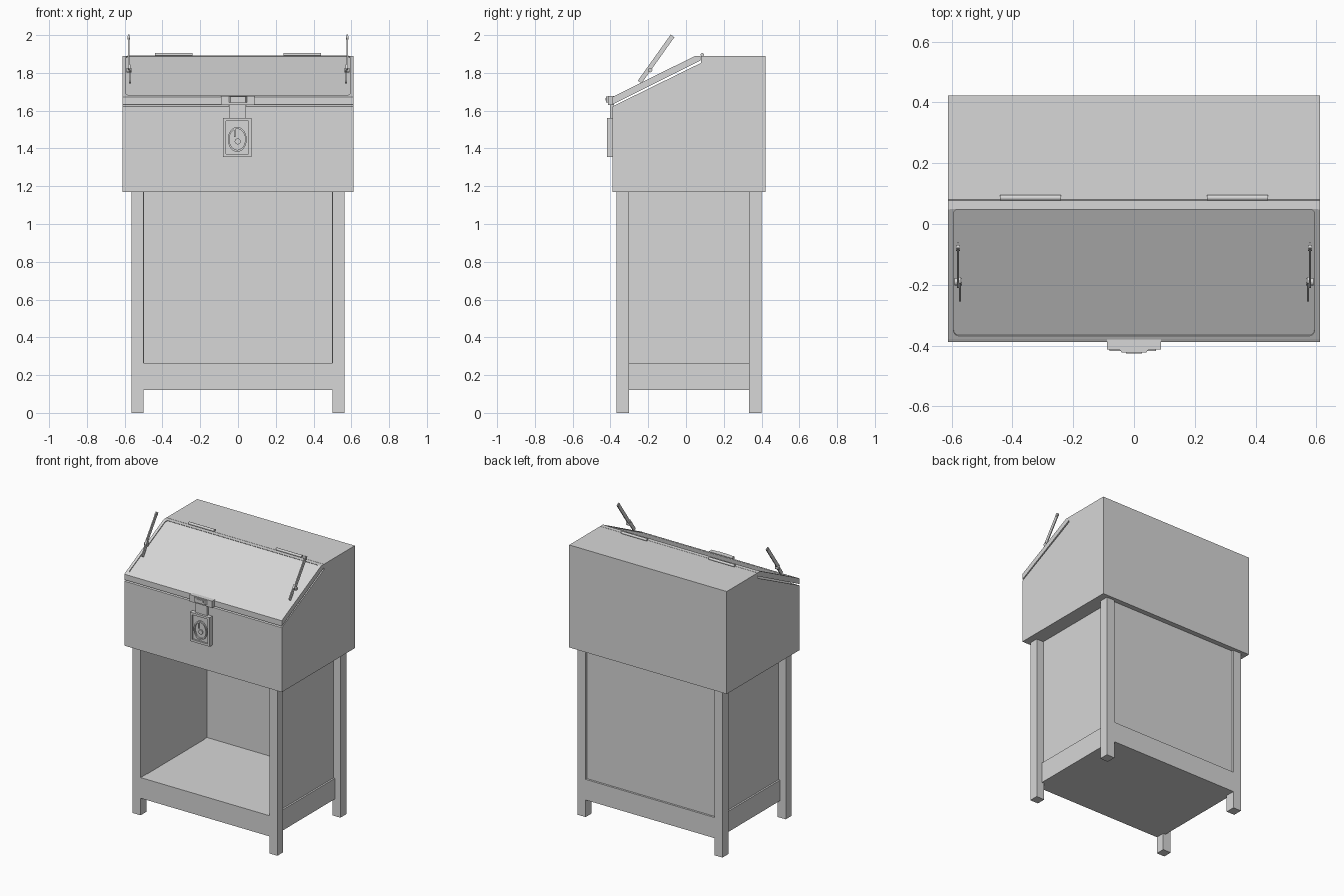
import bpy, bmesh, math
from mathutils import Vector, Matrix

if "Cube" in bpy.data.objects:
    bpy.data.objects.remove(bpy.data.objects["Cube"])

grey = bpy.data.materials.new("plain_grey")
grey.diffuse_color = (0.68, 0.68, 0.68, 1)
grey.use_nodes = True
grey.node_tree.nodes["Principled BSDF"].inputs["Base Color"].default_value = grey.diffuse_color


def finish(bm, name, smooth=False):
    bmesh.ops.recalc_face_normals(bm, faces=bm.faces)
    me = bpy.data.meshes.new(name)
    bm.to_mesh(me)
    bm.free()
    me.materials.append(grey)
    ob = bpy.data.objects.new(name, me)
    bpy.context.collection.objects.link(ob)
    if smooth:
        bpy.context.view_layer.objects.active = ob
        ob.select_set(True)
        bpy.ops.object.shade_smooth_by_angle(angle=math.radians(40))
        ob.select_set(False)
    return ob


def box_bm(x, y, z):
    bm = bmesh.new()
    bmesh.ops.create_cube(bm, size=1)
    for v in bm.verts:
        v.co = [(a[0] + a[1]) / 2 + c * (a[1] - a[0]) for a, c in zip((x, y, z), v.co)]
    return bm


def box(name, x, y, z):
    return finish(box_bm(x, y, z), name)


def prism_bm(points, half):
    """Extrude a (y, z) side profile across x."""
    bm = bmesh.new()
    face = bm.faces.new([bm.verts.new((-half, y, z)) for y, z in points])
    new = bmesh.ops.extrude_face_region(bm, geom=[face])["geom"]
    bmesh.ops.translate(bm, vec=(2 * half, 0, 0),
                        verts=[g for g in new if isinstance(g, bmesh.types.BMVert)])
    bmesh.ops.recalc_face_normals(bm, faces=bm.faces)
    return bm


def rod(name, a, b, r, n=12):
    a, b = Vector(a), Vector(b)
    bm = bmesh.new()
    rot = (b - a).to_track_quat('Z', 'Y').to_matrix().to_4x4()
    bmesh.ops.create_cone(bm, cap_ends=True, segments=n, radius1=r, radius2=r,
                          depth=(b - a).length, matrix=Matrix.Translation((a + b) / 2) @ rot)
    return finish(bm, name, True)


# Stand: four legs, bottom shelf, side and back panels
for s, side in ((-1, "left"), (1, "right")):
    xs = sorted((s * 0.5, s * 0.563))
    box("front_leg_" + side, xs, (-0.367, -0.303), (0, 1.17))
    box("back_leg_" + side, xs, (0.333, 0.4), (0, 1.17))
    box("side_panel_" + side, sorted((s * 0.497, s * 0.508)), (-0.303, 0.333), (0.265, 1.17))
    box("side_rail_" + side, sorted((s * 0.5, s * 0.52)), (-0.303, 0.333), (0.12, 0.265))
box("shelf", (-0.5, 0.5), (-0.367, 0.4), (0.12, 0.265))
box("back_panel", (-0.5, 0.5), (0.37, 0.386), (0.265, 1.17))

# Cabinet with sloped front
finish(prism_bm([(-0.388, 1.17), (0.422, 1.17), (0.422, 1.89), (0.08, 1.89),
                 (0.08, 1.853), (-0.388, 1.623)], 0.612), "cabinet")

# Lid with a shallow sunken writing surface
bm = prism_bm([(-0.388, 1.633), (0.078, 1.866), (0.078, 1.89), (0.048, 1.89),
               (-0.378, 1.678), (-0.388, 1.672)], 0.612)
top = max(bm.faces, key=lambda f: f.calc_area() * (f.normal.z > 0.5))
n = top.normal.copy()
bmesh.ops.inset_individual(bm, faces=[top], thickness=0.027)
upslope = Vector((0, n.z, -n.y))
for v in top.verts:
    v.co += upslope * (0.021 if v.co.y > -0.15 else -0.008)
bmesh.ops.bevel(bm, geom=list(top.verts), offset=0.018, segments=4,
                profile=0.5, affect='VERTICES')
bm.faces.ensure_lookup_table()
top = max(bm.faces, key=lambda f: f.calc_area() * (f.normal.z > 0.5))
new = bmesh.ops.extrude_discrete_faces(bm, faces=[top])["faces"][0]
bmesh.ops.translate(bm, vec=-n * 0.006, verts=new.verts)
finish(bm, "lid")

# Hinges at the lid's back edge
for s, side in ((-1, "left"), (1, "right")):
    rod("hinge_" + side, (s * 0.24, 0.086, 1.896), (s * 0.44, 0.086, 1.896), 0.009)

# Folding stays: flat strap, lower link and pivot knob on both sides
d = Vector((0, 0.58, 0.815)).normalized()
for s, side in ((-1, "left"), (1, "right")):
    for part, x, y0, z0, length in (("strap", 0.579, -0.2, 1.815, 0.222),
                                    ("link", 0.572, -0.245, 1.752, 0.105)):
        bm = bmesh.new()
        bmesh.ops.create_cube(bm, size=1, matrix=Matrix.Diagonal((0.007, 0.024, length, 1)))
        ang = -math.atan2(d.y, d.z)
        mid = Vector((s * x, y0, z0)) + d * length / 2
        bm.transform(Matrix.Translation(mid) @ Matrix.Rotation(ang, 4, 'X'))
        finish(bm, "stay_%s_%s" % (part, side))
    rod("stay_pivot_" + side, (s * 0.565, -0.19, 1.815), (s * 0.591, -0.19, 1.815), 0.012)
    rod("stay_end_pin_" + side, (s * 0.572, -0.079, 1.986), (s * 0.586, -0.079, 1.986), 0.009)

# Latch: lid bracket with a raised boss, and hasp strip
box("latch_bracket", (-0.089, 0.088), (-0.412, -0.38), (1.63, 1.678))
bm = box_bm((-0.05, 0.05), (-0.423, -0.41), (1.642, 1.674))
for v in bm.verts:
    if v.co.y < -0.42:
        v.co.x *= 0.8
finish(bm, "latch_boss")
box("latch_slot", (-0.027, 0.027), (-0.426, -0.42), (1.654, 1.668))
box("hasp", (-0.047, 0.042), (-0.402, -0.385), (1.55, 1.64))

# Lock plate with sunken centre, oval escutcheon and keyhole post
bm = box_bm((-0.08, 0.072), (-0.418, -0.385), (1.356, 1.56))
bmesh.ops.recalc_face_normals(bm, faces=bm.faces)
front = min(bm.faces, key=lambda f: f.calc_center_median().y)
bmesh.ops.inset_individual(bm, faces=[front], thickness=0.022)
new = bmesh.ops.extrude_discrete_faces(bm, faces=[front])["faces"][0]
bmesh.ops.translate(bm, vec=(0, 0.012, 0), verts=new.verts)
finish(bm, "lock_plate")

bm = bmesh.new()
rings = []
for scale, y in ((1, -0.404), (1, -0.416), (0.84, -0.416), (0.84, -0.404)):
    rings.append([bm.verts.new((-0.004 + 0.05 * scale * math.cos(a), y,
                                1.448 + 0.066 * scale * math.sin(a)))
                  for a in (i * math.tau / 32 for i in range(32))])
for k in range(4):
    p, q = rings[k], rings[(k + 1) % 4]
    for i in range(32):
        j = (i + 1) % 32
        bm.faces.new((p[i], p[j], q[j], q[i]))
finish(bm, "escutcheon_ring", True)
rod("lock_post", (-0.002, -0.403, 1.437), (-0.002, -0.415, 1.437), 0.016)
box("keyhole_cover", (-0.021, -0.014), (-0.414, -0.403), (1.46, 1.5))
